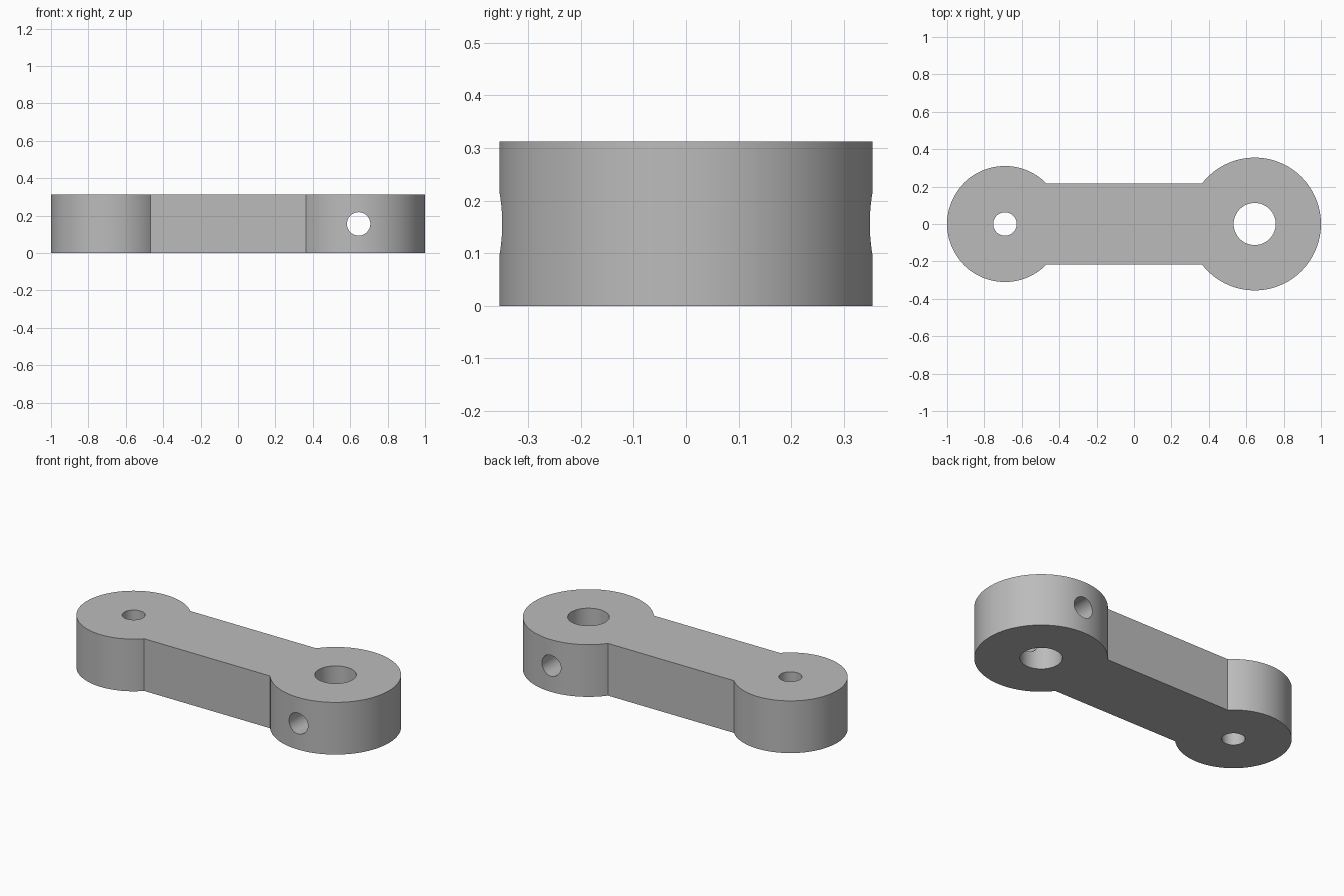
import bpy, bmesh
from math import asin, cos, sin, pi, radians
from mathutils import Matrix

cube = bpy.data.objects.get("Cube")
if cube:
    bpy.data.objects.remove(cube)

HEIGHT = 0.312
HALF_WIDTH = 0.217
BIG_X, BIG_R, BIG_BORE = 0.645, 0.355, 0.1125
SMALL_X, SMALL_R, SMALL_BORE = -0.69, 0.31, 0.0625
SEGMENTS = 96

grey = bpy.data.materials.new("plain_grey")
grey.use_nodes = True
colour = (0.5, 0.5, 0.5, 1)
grey.diffuse_color = colour
grey.node_tree.nodes["Principled BSDF"].inputs["Base Color"].default_value = colour


def arc(cx, radius, facing):
    """Outer arc of one end, from bar edge to bar edge, counter-clockwise."""
    gap = asin(HALF_WIDTH / radius)
    start = facing - pi + gap
    sweep = 2 * (pi - gap)
    return [(cx + radius * cos(start + sweep * i / SEGMENTS),
             radius * sin(start + sweep * i / SEGMENTS))
            for i in range(SEGMENTS + 1)]


def finish(name, bm):
    bmesh.ops.recalc_face_normals(bm, faces=bm.faces)
    mesh = bpy.data.meshes.new(name)
    bm.to_mesh(mesh)
    bm.free()
    mesh.materials.append(grey)
    obj = bpy.data.objects.new(name, mesh)
    bpy.context.collection.objects.link(obj)
    return obj


def drill(body, name, radius, place):
    """Cut a round hole through the body."""
    bm = bmesh.new()
    bmesh.ops.create_cone(bm, cap_ends=True, segments=64, radius1=radius,
                          radius2=radius, depth=1, matrix=place)
    cutter = finish(name, bm)
    cutter.hide_render = True
    mod = body.modifiers.new(name, "BOOLEAN")
    mod.object = cutter
    mod.operation = "DIFFERENCE"
    mod.solver = "EXACT"
    bpy.ops.object.modifier_apply(modifier=mod.name)
    bpy.data.objects.remove(cutter)


# Link arm: two round ends joined by a straight bar
bm = bmesh.new()
outline = arc(BIG_X, BIG_R, 0) + arc(SMALL_X, SMALL_R, pi)
face = bm.faces.new([bm.verts.new((x, y, 0)) for x, y in outline])
top = bmesh.ops.extrude_face_region(bm, geom=[face], use_keep_orig=True)
bmesh.ops.translate(bm, vec=(0, 0, HEIGHT),
                    verts=[v for v in top["geom"] if isinstance(v, bmesh.types.BMVert)])
arm = finish("link_arm", bm)
bpy.ops.object.select_all(action="DESELECT")
arm.select_set(True)
bpy.context.view_layer.objects.active = arm

# Vertical bores and the cross hole through the big end
mid = HEIGHT / 2
drill(arm, "big_bore", BIG_BORE, Matrix.Translation((BIG_X, 0, mid)))
drill(arm, "small_bore", SMALL_BORE, Matrix.Translation((SMALL_X, 0, mid)))
drill(arm, "cross_hole", SMALL_BORE,
      Matrix.Translation((BIG_X, 0, mid)) @ Matrix.Rotation(radians(90), 4, "X"))

bpy.ops.object.shade_smooth_by_angle(angle=radians(30))
